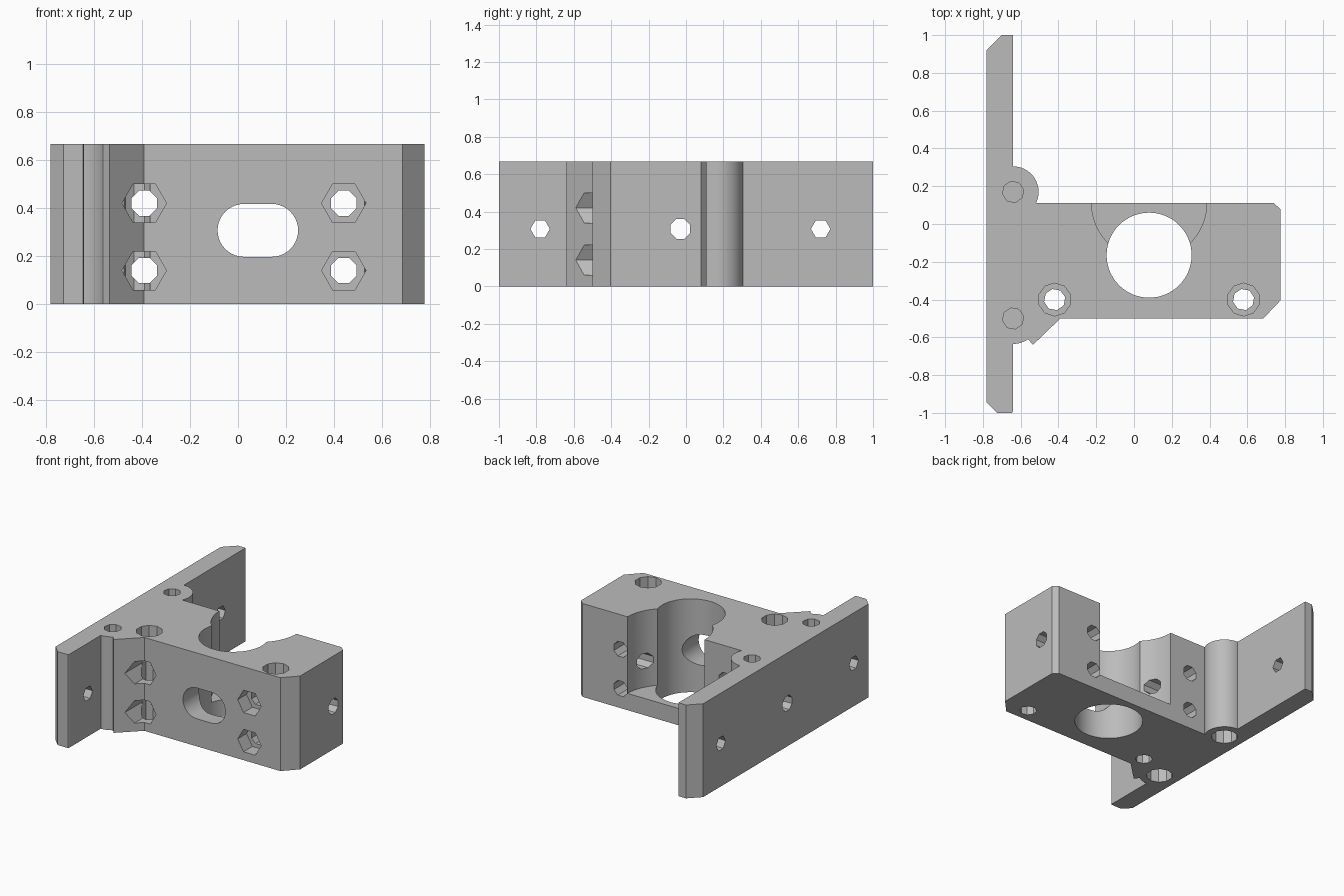
import bpy, bmesh, math

cube = bpy.data.objects.get("Cube")
if cube:
    bpy.data.objects.remove(cube, do_unlink=True)

H = 0.667
grey = bpy.data.materials.new("light_grey_plastic")
grey.use_nodes = True
colour = (0.5, 0.5, 0.5, 1)
grey.diffuse_color = colour
grey.node_tree.nodes["Principled BSDF"].inputs["Base Color"].default_value = colour


def arc(cx, cy, r, a0, a1, n):
    angles = [math.radians(a0 + (a1 - a0) * i / n) for i in range(n + 1)]
    return [(cx + r * math.cos(a), cy + r * math.sin(a)) for a in angles]


def prism(name, points, start, end, axis="z"):
    """Extrude a 2D outline along an axis."""
    place = {"x": lambda u, v: (start, u, v),
             "y": lambda u, v: (u, start, v),
             "z": lambda u, v: (u, v, start)}[axis]
    bm = bmesh.new()
    face = bm.faces.new([bm.verts.new(place(u, v)) for u, v in points])
    top = bmesh.ops.extrude_face_region(bm, geom=[face])["geom"]
    shift = [end - start if a == axis else 0 for a in "xyz"]
    bmesh.ops.translate(bm, vec=shift,
                        verts=[g for g in top if isinstance(g, bmesh.types.BMVert)])
    bmesh.ops.recalc_face_normals(bm, faces=bm.faces)
    mesh = bpy.data.meshes.new(name)
    bm.to_mesh(mesh)
    bm.free()
    mesh.materials.append(grey)
    obj = bpy.data.objects.new(name, mesh)
    bpy.context.collection.objects.link(obj)
    return obj


# Bracket body: long mounting plate, clamp block, round screw bosses and nut fin
outline = [(-0.78, -0.945), (-0.725, -1), (-0.645, -1), (-0.64, -0.99)]
outline += arc(-0.64, -0.5, 0.135, -90, -54, 6)
outline += [(-0.535, -0.64), (-0.39, -0.5), (0.685, -0.5),
            (0.775, -0.405), (0.775, 0.08), (0.74, 0.11)]
outline += arc(-0.64, 0.17, 0.135, -26, 90, 20)
outline += [(-0.64, 1), (-0.7, 1), (-0.78, 0.92)]
body = prism("bracket_body", outline, 0, H)


def cut(points, start, end, axis="z"):
    cutter = prism("cutter", points, start, end, axis)
    cutter.hide_render = True
    mod = body.modifiers.new("cut", "BOOLEAN")
    mod.operation = "DIFFERENCE"
    mod.solver = "EXACT"
    mod.object = cutter
    bpy.context.view_layer.objects.active = body
    bpy.ops.object.modifier_apply(modifier=mod.name)
    bpy.data.objects.remove(cutter, do_unlink=True)


def hole(u, v, r, sides, start, end, axis="z", turn=0):
    cut(arc(u, v, r, turn, turn + 360, sides)[:-1], start, end, axis)


# Main vertical bore and the wider recess opening to the back above a floor
hole(0.08, -0.165, 0.225, 64, -0.1, H + 0.1)
hole(0.08, 0.113, 0.305, 72, 0.12, H + 0.1)

# Rounded slot through the front wall
slot = arc(0.14, 0.307, 0.11, -90, 90, 20) + arc(0.025, 0.307, 0.11, 90, 270, 20)
cut(slot, -0.7, -0.15, "y")

# Front screw holes with hexagonal nut pockets
for x in (-0.39, 0.44):
    for z in (0.14, 0.42):
        hole(x, z, 0.057, 8, -0.8, 0.2, "y", 22.5)
        hole(x, z, 0.0925, 6, -0.8, -0.4, "y")

# Block screws: counterbored from the top
for x in (-0.42, 0.58):
    hole(x, -0.4, 0.057, 8, -0.1, H + 0.1, turn=12)
    hole(x, -0.4, 0.087, 10, H - 0.12, H + 0.1, turn=18)

# Plate screws: counterbored from below, closed by a thin layer
for y in (0.17, -0.5):
    hole(-0.64, y, 0.057, 8, 0.15, H + 0.1, turn=12)
    hole(-0.64, y, 0.087, 10, -0.1, 0.13, turn=18)

# Sideways holes: two in the plate ends, one through the full width
for y in (-0.78, 0.72):
    hole(y, 0.307, 0.052, 6, -1, -0.5, "x")
hole(-0.03, 0.307, 0.057, 8, -1, 1, "x", 22.5)

bpy.ops.object.select_all(action="DESELECT")
body.select_set(True)
bpy.context.view_layer.objects.active = body
bpy.ops.object.shade_smooth_by_angle(angle=math.radians(25))
